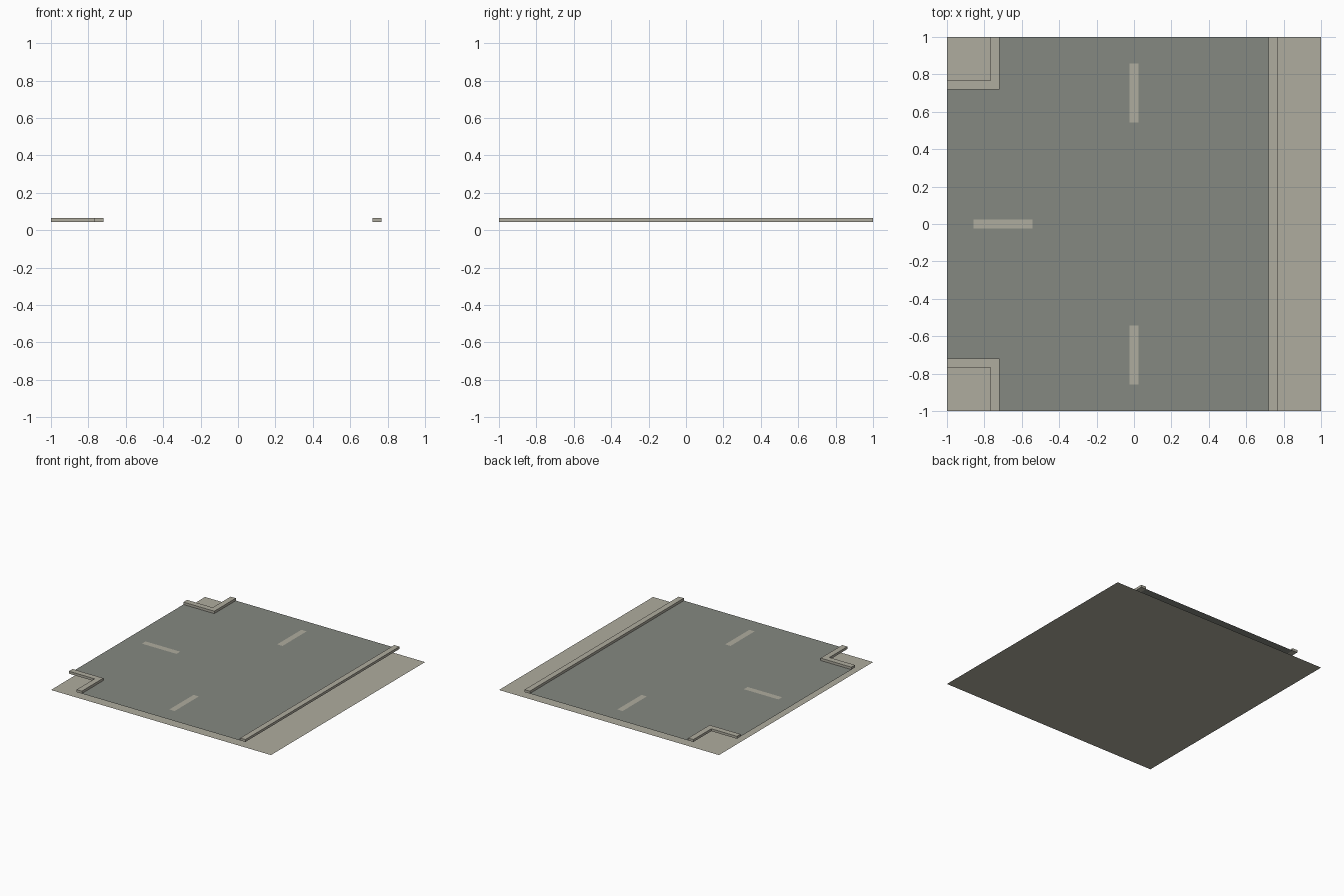
import bpy
import bmesh

cube = bpy.data.objects.get("Cube")
if cube:
    bpy.data.objects.remove(cube, do_unlink=True)

ROAD_Z = 0.045    # height of the road sheet
KERB_H = 0.02     # kerb thickness
IN, OUT = 0.72, 0.767   # road side and pavement side of the kerbs


def material(name, rgb):
    mat = bpy.data.materials.new(name)
    mat.use_nodes = True
    mat.diffuse_color = (*rgb, 1)
    bsdf = next(n for n in mat.node_tree.nodes if n.type == 'BSDF_PRINCIPLED')
    bsdf.inputs["Base Color"].default_value = (*rgb, 1)
    return mat


concrete = material("warm_concrete", (0.43, 0.415, 0.345))
asphalt = material("grey_asphalt", (0.235, 0.247, 0.22))


def slab(name, outline, z, mat, height=0):
    """Flat polygon at z, extruded upwards when a height is given."""
    bm = bmesh.new()
    face = bm.faces.new([bm.verts.new((x, y, z)) for x, y in outline])
    if height:
        top = bmesh.ops.extrude_face_region(bm, geom=[face], use_keep_orig=True)
        verts = [g for g in top["geom"] if isinstance(g, bmesh.types.BMVert)]
        bmesh.ops.translate(bm, verts=verts, vec=(0, 0, height))
        bmesh.ops.recalc_face_normals(bm, faces=bm.faces)
    elif face.normal.z < 0 or (face.normal_update() or face.normal.z < 0):
        face.normal_flip()
    mesh = bpy.data.meshes.new(name)
    bm.to_mesh(mesh)
    bm.free()
    mesh.materials.append(mat)
    obj = bpy.data.objects.new(name, mesh)
    bpy.context.collection.objects.link(obj)
    return obj


def rect(x0, x1, y0, y1):
    return [(x0, y0), (x1, y0), (x1, y1), (x0, y1)]


# Pavement ground sheet
slab("pavement_base", rect(-1, 1, -1, 1), 0, concrete)

# T-shaped road sheet, open to the front, back and right
slab("road", [(-IN, -1), (IN, -1), (IN, 1), (-IN, 1),
              (-IN, IN), (-1, IN), (-1, -IN), (-IN, -IN)], ROAD_Z, asphalt)

# Long straight kerb
slab("straight_kerb", rect(IN, OUT, -1, 1), ROAD_Z, concrete, KERB_H)

# L-shaped corner kerbs
for side, s in (("front", -1), ("back", 1)):
    slab(side + "_corner_kerb",
         [(-1, s * IN), (-IN, s * IN), (-IN, s), (-OUT, s), (-OUT, s * OUT), (-1, s * OUT)],
         ROAD_Z, concrete, KERB_H)

# Painted lane dashes, one on each arm
NEAR, FAR, HALF = 0.543, 0.857, 0.024
PAINT_Z = ROAD_Z + 0.001
slab("front_lane_dash", rect(-HALF, HALF, -FAR, -NEAR), PAINT_Z, concrete)
slab("back_lane_dash", rect(-HALF, HALF, NEAR, FAR), PAINT_Z, concrete)
slab("side_lane_dash", rect(-FAR, -NEAR, -HALF, HALF), PAINT_Z, concrete)
